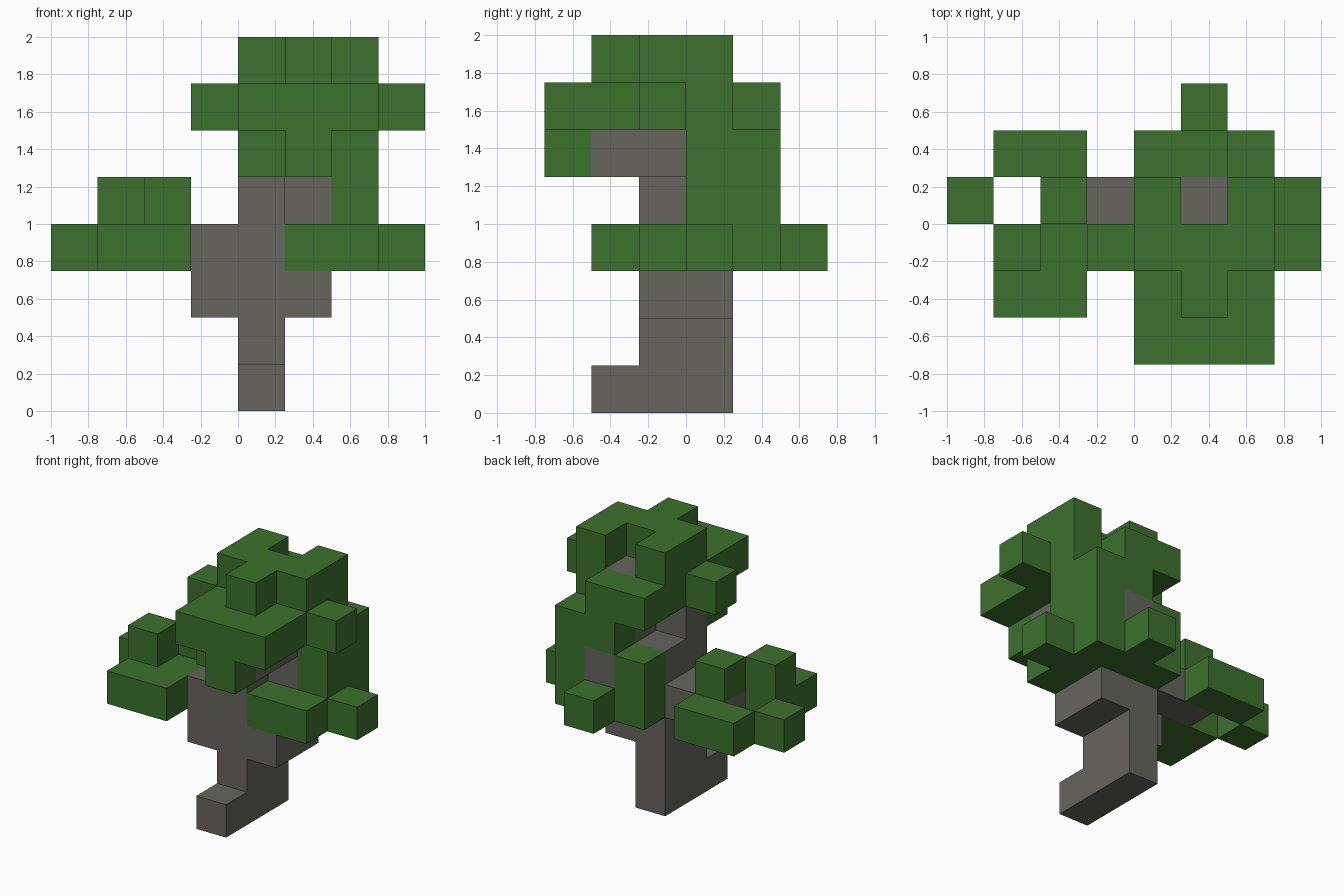
import bpy
import bmesh
from mathutils import Vector

default_cube = bpy.data.objects.get("Cube")
if default_cube:
    bpy.data.objects.remove(default_cube, do_unlink=True)

CELL = 0.25
ORIGIN = Vector((-1.0, -0.75, 0.0))


def make_material(name, colour):
    material = bpy.data.materials.new(name)
    material.use_nodes = True
    material.diffuse_color = (*colour, 1.0)
    shader = next(n for n in material.node_tree.nodes if n.type == "BSDF_PRINCIPLED")
    shader.inputs["Base Color"].default_value = (*colour, 1.0)
    shader.inputs["Roughness"].default_value = 0.9
    return material


bark = make_material("grey bark", (0.133, 0.130, 0.112))
leaf = make_material("leaf green", (0.045, 0.165, 0.026))

owner = {}  # which part fills each grid cell


def block(part, corner, size=(1, 1, 1)):
    """Fill a cuboid of grid cells for a part; earlier blocks keep their cells."""
    for x in range(size[0]):
        for y in range(size[1]):
            for z in range(size[2]):
                cell = (corner[0] + x, corner[1] + y, corner[2] + z)
                owner.setdefault(cell, part)


# Trunk: root foot, stem, fork on both sides, tall inner stem
block("trunk", (4, 1, 0), (1, 3, 1))
block("trunk", (4, 2, 1), (1, 2, 4))
block("trunk", (3, 2, 2), (1, 1, 2))
block("trunk", (5, 2, 2), (1, 2, 1))
block("trunk", (5, 3, 3), (1, 1, 4))

# Branches reaching into the foliage
block("branches", (2, 3, 3), (2, 1, 1))
block("branches", (5, 4, 4))
block("branches", (4, 2, 5))
block("branches", (5, 1, 5), (1, 2, 1))

# Low foliage on the right side branch
block("right_foliage", (1, 1, 3), (2, 2, 1))
block("right_foliage", (1, 4, 3), (2, 1, 1))
block("right_foliage", (0, 3, 3))
block("right_foliage", (1, 2, 4))
block("right_foliage", (2, 3, 4))

# Foliage on the left and back
block("left_foliage", (5, 2, 3), (2, 1, 1))
block("left_foliage", (6, 3, 3), (1, 2, 3))
block("left_foliage", (7, 3, 3))
block("back_foliage", (4, 4, 3), (1, 1, 2))
block("back_foliage", (5, 4, 3), (1, 2, 1))
block("back_foliage", (5, 4, 5))

# Crown: wide slab, hanging leaves, then the top tuft around a hollow
block("crown", (4, 0, 6), (3, 3, 1))
block("crown", (3, 2, 6), (5, 1, 1))
block("crown", (4, 4, 6), (2, 1, 1))
block("crown", (5, 0, 5))
block("crown", (4, 1, 5))
block("crown", (4, 2, 7), (3, 1, 1))
block("crown", (5, 1, 7))
for side in (4, 6):
    block("crown", (side, 3, 6), (1, 1, 2))


def build_part(part, material):
    """Make the exposed faces of a part and merge the coplanar ones."""
    bm = bmesh.new()
    for cell in [c for c, name in owner.items() if name == part]:
        centre = Vector(cell) + Vector((0.5, 0.5, 0.5))
        for axis in range(3):
            for sign in (-1, 1):
                normal = Vector((0, 0, 0))
                normal[axis] = sign
                if tuple(int(v) for v in Vector(cell) + normal) in owner:
                    continue
                u = Vector((0, 0, 0))
                u[(axis + 1) % 3] = 0.5
                v = normal.cross(u)
                middle = centre + normal * 0.5
                corners = (middle - u - v, middle + u - v, middle + u + v, middle - u + v)
                bm.faces.new([bm.verts.new(ORIGIN + p * CELL) for p in corners])
    bmesh.ops.remove_doubles(bm, verts=bm.verts, dist=0.001)
    bmesh.ops.dissolve_limit(bm, angle_limit=0.01, verts=bm.verts, edges=bm.edges)
    mesh = bpy.data.meshes.new(part)
    bm.to_mesh(mesh)
    bm.free()
    mesh.materials.append(material)
    bpy.context.collection.objects.link(bpy.data.objects.new(part, mesh))


for part in ("trunk", "branches"):
    build_part(part, bark)
for part in ("right_foliage", "left_foliage", "back_foliage", "crown"):
    build_part(part, leaf)
